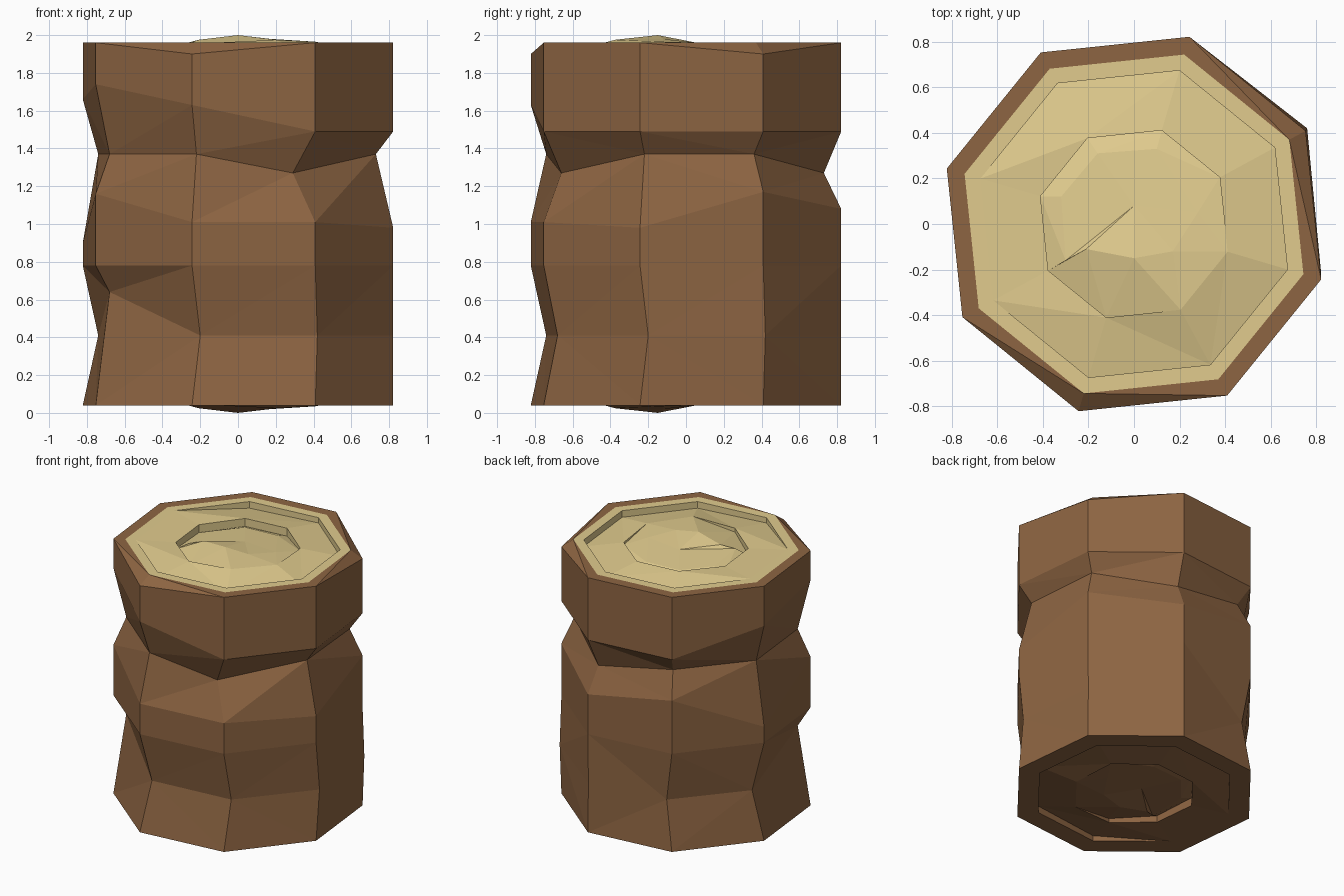
import bpy, bmesh, math
from mathutils import Vector

if "Cube" in bpy.data.objects:
    bpy.data.objects.remove(bpy.data.objects["Cube"])

N = 8
BASE = [(0.857 * math.cos(math.radians(-16.5 + 45 * k)),
         0.857 * math.sin(math.radians(-16.5 + 45 * k))) for k in range(N)]


def material(name, color):
    m = bpy.data.materials.new(name)
    m.diffuse_color = (*color, 1)
    m.use_nodes = True
    m.node_tree.nodes["Principled BSDF"].inputs["Base Color"].default_value = m.diffuse_color
    return m


def ring(scale, zs, pts=BASE):
    """Octagonal ring; zs is one height or one height per corner."""
    if not isinstance(zs, (list, tuple)):
        zs = [zs] * N
    return [Vector((x * scale, y * scale, z)) for (x, y), z in zip(pts, zs)]


def flipped(rings):
    return [[Vector((v.x, v.y, 2 - v.z)) for v in r] for r in rings]


def loft(name, rings, mat, center=None):
    """Skin successive rings, optionally closing the last one on a centre point."""
    bm = bmesh.new()
    loops = [[bm.verts.new(p) for p in r] for r in rings]
    for a, b in zip(loops, loops[1:]):
        for i in range(N):
            j = (i + 1) % N
            bm.faces.new((a[i], a[j], b[j], b[i]))
    if center:
        c = bm.verts.new(center)
        for i in range(N):
            bm.faces.new((loops[-1][i], loops[-1][(i + 1) % N], c))
    bmesh.ops.remove_doubles(bm, verts=bm.verts, dist=1e-5)
    # split bent quads into flat facets
    bmesh.ops.triangulate(bm, faces=bm.faces, quad_method='SHORT_EDGE')
    bmesh.ops.dissolve_limit(bm, angle_limit=0.01, verts=bm.verts, edges=bm.edges)
    me = bpy.data.meshes.new(name)
    bm.to_mesh(me)
    bm.free()
    ob = bpy.data.objects.new(name, me)
    me.materials.append(mat)
    bpy.context.collection.objects.link(ob)
    return ob


bark = material("bark", (0.27, 0.13, 0.055))
wood = material("cut_wood", (0.75, 0.60, 0.27))

# Bark: dented trunk side with a folded-in rim
low_dent = [(.82, -.2), (.76, .42), (.24, .82), (-.35, .73),
            (-.74, .27), (-.68, -.36), (-.2, -.74), (.42, -.68)]
waist = [(.73, -.22), (.68, .36), (.22, .73), (-.36, .67),
         (-.74, .22), (-.68, -.36), (-.22, -.74), (.29, -.66)]
side = [
    ring(1, 0.04),
    ring(1, [.41, .41, .41, .41, .41, .64, .41, .41], low_dent),
    ring(1, 0.78),
    ring(1, [.98, 1.17, 1.08, 1.18, .90, 1.16, 1.01, 1.01]),
    ring(1, [1.37, 1.37, 1.27, 1.37, 1.37, 1.37, 1.37, 1.27], waist),
    ring(1, [1.49, 1.49, 1.49, 1.49, 1.66, 1.74, 1.63, 1.49]),
    ring(1, [1.96, 1.90, 1.96, 1.96, 1.96, 1.96, 1.90, 1.96]),
    ring(.905, 1.96),
]
loft("bark_trunk", side, bark)

# Cut end: stepped growth rings rising to an off-centre splinter
outer_drop = [.05, .05, .04, .05, 0, 0, .04, .05]
inner_drop = [0, .02, .06, .06, .06, .05, .03, 0]
crest = [(.17, -.12), (.28, .05), (.10, .33), (-.16, .31),
         (-.32, .12), (-.30, -.16), (-.21, -.11), (0, -.15)]
inner_z = [1.965, 1.955, 1.96, 1.96, 1.955, 1.955, 1.96, 1.975]
end = [
    ring(.905, 1.96),
    ring(.82, 1.96),
    ring(.82, [1.96 - d for d in outer_drop]),
    ring(.5, inner_z),
    ring(.5, [z - d for z, d in zip(inner_z, inner_drop)]),
    ring(1, [1.98, 1.96, 1.93, 1.93, 1.93, 1.95, 1.975, 2.0], crest),
]
loft("top_cut_end", end, wood, (0, .08, 1.955))

# Bottom end mirrors the top in bark colour; its normals are turned outward
under = loft("bottom_end", flipped([ring(1, 1.96)] + end), bark, (0, .08, .045))
under.data.flip_normals()
